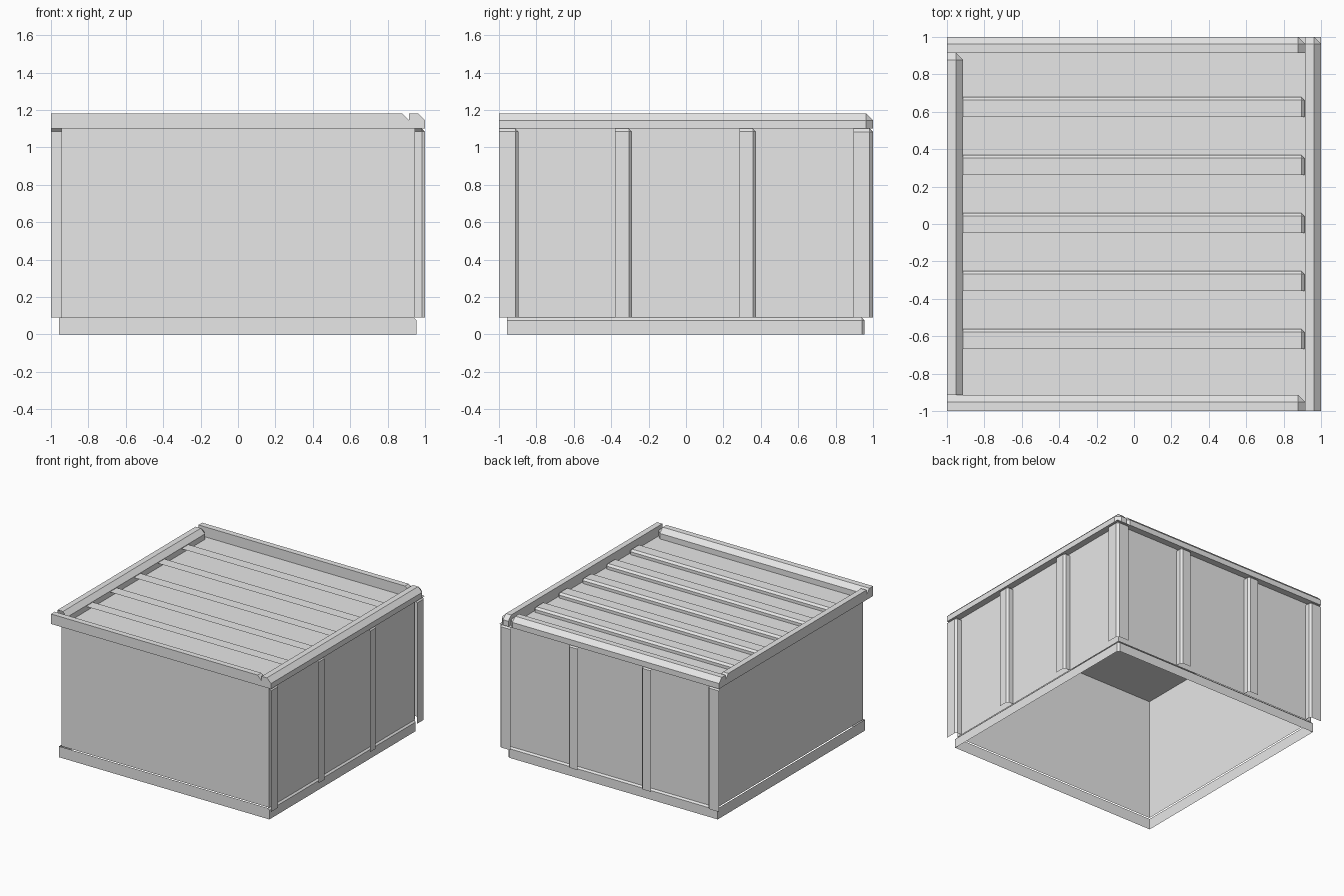
import bpy, bmesh
from mathutils import Vector

if "Cube" in bpy.data.objects:
    bpy.data.objects.remove(bpy.data.objects["Cube"])

grey = bpy.data.materials.new("plain grey")
grey.diffuse_color = (0.8, 0.8, 0.8, 1)
grey.use_nodes = True
grey.node_tree.nodes["Principled BSDF"].inputs["Base Color"].default_value = grey.diffuse_color

DIRS = {"-x": Vector((-1, 0, 0)), "+x": Vector((1, 0, 0)),
        "-y": Vector((0, -1, 0)), "+y": Vector((0, 1, 0)),
        "-z": Vector((0, 0, -1)), "+z": Vector((0, 0, 1))}


def block(name, lo, hi, bevel=0.0, drop=()):
    """Box chamfered on the edges shared by its +x, +y, +z sides; 'drop' sides are left open."""
    bm = bmesh.new()
    bmesh.ops.create_cube(bm, size=1)
    for v in bm.verts:
        v.co = Vector([hi[i] if v.co[i] > 0 else lo[i] for i in range(3)])
    bm.normal_update()
    if bevel:
        edges = [e for e in bm.edges
                 if all(sum(f.normal) > 0 for f in e.link_faces)]
        bmesh.ops.bevel(bm, geom=edges, offset=bevel, offset_type='OFFSET',
                        segments=1, profile=0.5, affect='EDGES')
        bm.normal_update()
    gone = [f for f in bm.faces
            if any(f.normal.dot(DIRS[d]) > 0.99 for d in drop)]
    bmesh.ops.delete(bm, geom=gone, context='FACES')
    me = bpy.data.meshes.new(name)
    bm.to_mesh(me)
    bm.free()
    me.materials.append(grey)
    ob = bpy.data.objects.new(name, me)
    bpy.context.collection.objects.link(ob)
    return ob


W = 0.945          # wall plane
Z0, Z1 = 0.09, 1.1  # wall bottom and top

# open base skirt and the four thin walls
block("base_skirt", (-0.957, -0.957, 0), (0.955, 0.955, Z0), 0.015, ("-z", "+z"))
block("walls", (-W, -W, Z0), (W, W, Z1), 0, ("-z", "+z"))

# roof sheet, which also forms the soffit
block("roof_sheet", (-1, -1, Z1 - 0.001), (1, 1, Z1), 0, ("-x", "+x", "-y", "+y", "-z"))

# posts on the right and back walls
for i, (a, b) in enumerate([(-1, -0.895), (-0.38, -0.29), (0.285, 0.375)]):
    block(f"right_post_{i}", (W, a, Z0), (1, b, Z1), 0.016, ("-x", "-y", "-z"))
    block(f"back_post_{i}", (a, W, Z0), (b, 1, Z1), 0.016, ("-x", "-y", "-z"))
block("corner_post", (0.895, 0.895, Z0), (1, 1, Z1), 0.018, ("-x", "-y", "-z"))

# roof ribs
for i in range(-2, 3):
    c = 0.31 * i + 0.005
    block(f"roof_rib_{i + 2}", (-0.915, c - 0.053, Z1), (0.912, c + 0.053, 1.14),
          0.016, ("-x", "-y", "-z"))

# raised roof edging
T, H = 0.915, 1.182
block("front_edging", (-1, -1, Z1), (T, -T, H), 0.037, ("-z",))
block("back_edging", (-1, T, Z1), (T, 1, H), 0.037, ("-z",))
block("left_edging", (-1, -T, Z1), (-T, T, H), 0.037, ("-z", "-y"))
block("right_edging", (T, -1, Z1), (1, 1, H), 0.037, ("-z",))
